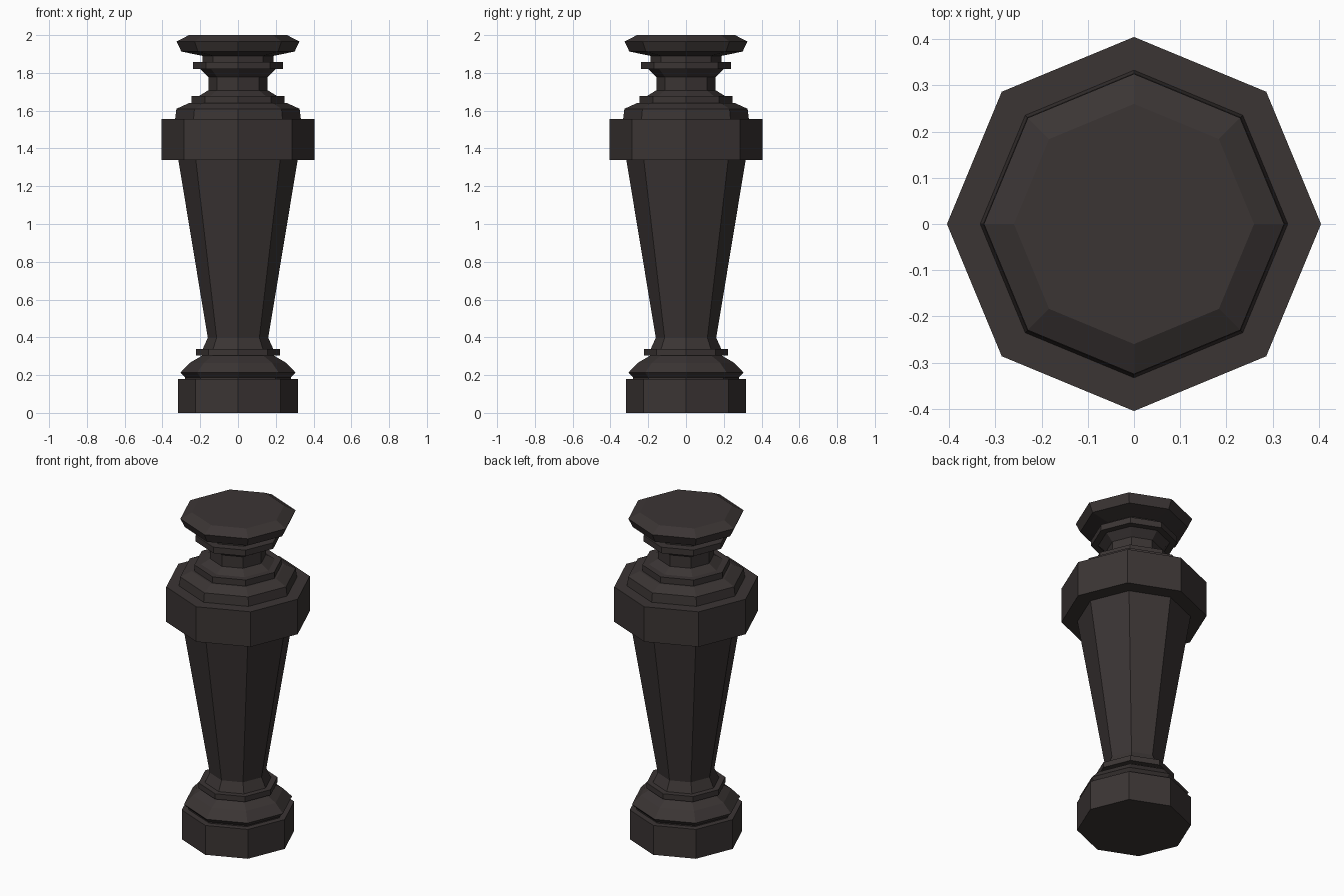
import bpy, bmesh, math

if "Cube" in bpy.data.objects:
    bpy.data.objects.remove(bpy.data.objects["Cube"])

SIDES = 8

stone = bpy.data.materials.new("dark stone")
stone.diffuse_color = (0.043, 0.035, 0.034, 1)
stone.use_nodes = True
stone.node_tree.nodes["Principled BSDF"].inputs["Base Color"].default_value = stone.diffuse_color


def turned(name, profile):
    """Closed eight-sided solid from (radius, height) pairs, corners on the axes."""
    bm = bmesh.new()
    rings = []
    for r, z in profile:
        rings.append([bm.verts.new((r * math.cos(math.tau * i / SIDES),
                                    r * math.sin(math.tau * i / SIDES), z))
                      for i in range(SIDES)])
    for lo, hi in zip(rings, rings[1:]):
        for i in range(SIDES):
            j = (i + 1) % SIDES
            bm.faces.new((lo[i], lo[j], hi[j], hi[i]))
    bm.faces.new(rings[0][::-1])
    bm.faces.new(rings[-1])
    mesh = bpy.data.meshes.new(name)
    bm.to_mesh(mesh)
    bm.free()
    mesh.materials.append(stone)
    bpy.context.collection.objects.link(bpy.data.objects.new(name, mesh))


# Foot: plinth, rounded moulding and thin band
turned("plinth", [(0.317, 0), (0.317, 0.18)])
turned("base_moulding", [(0.28, 0.18), (0.28, 0.187), (0.305, 0.213),
                         (0.255, 0.265), (0.187, 0.305)])
turned("base_band", [(0.222, 0.305), (0.222, 0.338)])

# Tapered shaft with a flared foot
turned("shaft", [(0.187, 0.338), (0.16, 0.397), (0.316, 1.34)])

# Shoulder: wide collar and the steps above it
turned("collar", [(0.405, 1.34), (0.405, 1.555)])
turned("shoulder_step", [(0.333, 1.555), (0.326, 1.61), (0.26, 1.64)])
turned("shoulder_band", [(0.246, 1.64), (0.246, 1.677)])

# Neck, its band and the cap
turned("neck", [(0.208, 1.677), (0.157, 1.708), (0.157, 1.778), (0.2, 1.82)])
turned("neck_band", [(0.239, 1.82), (0.239, 1.857)])
turned("cap_stem", [(0.187, 1.857), (0.187, 1.89)])
turned("cap", [(0.187, 1.89), (0.3, 1.913), (0.325, 1.966), (0.26, 2.0)])
